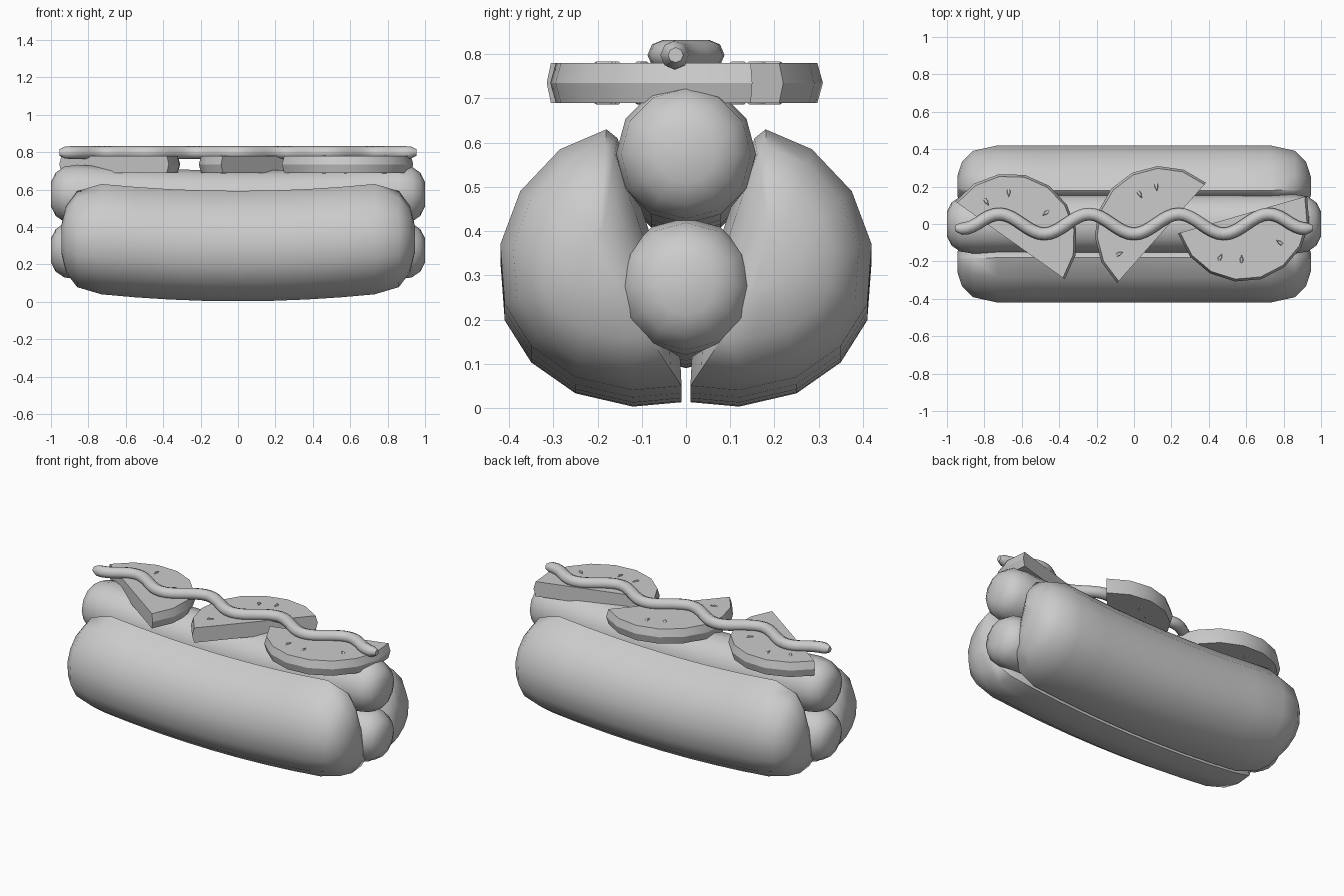
import bpy, bmesh
from math import sin, cos, pi, radians, atan2
from mathutils import Vector

cube = bpy.data.objects.get("Cube")
if cube:
    bpy.data.objects.remove(cube)

grey = bpy.data.materials.new("plain grey")
grey.use_nodes = True
GREY = (0.6, 0.6, 0.6, 1)
grey.diffuse_color = GREY
grey.node_tree.nodes["Principled BSDF"].inputs["Base Color"].default_value = GREY


def finish(name, bm, angle=40):
    bmesh.ops.recalc_face_normals(bm, faces=bm.faces)
    mesh = bpy.data.meshes.new(name)
    bm.to_mesh(mesh)
    bm.free()
    mesh.materials.append(grey)
    obj = bpy.data.objects.new(name, mesh)
    bpy.context.collection.objects.link(obj)
    bpy.ops.object.select_all(action="DESELECT")
    obj.select_set(True)
    bpy.context.view_layer.objects.active = obj
    bpy.ops.object.shade_smooth_by_angle(angle=radians(angle))
    return obj


def skin(bm, rings):
    """Bridge rings of points and close both ends."""
    rings = [[bm.verts.new(p) for p in ring] for ring in rings]
    n = len(rings[0])
    for a, b in zip(rings, rings[1:]):
        for i in range(n):
            j = (i + 1) % n
            bm.faces.new((a[i], a[j], b[j], b[i]))
    bm.faces.new(rings[0])
    bm.faces.new(rings[-1])


def loaf(name, section, pivot, ends, sag):
    """Sweep a y-z section along x, with rounded ends and a sagging middle."""
    body = ends[0][0]
    stations = [(-x, s) for x, s in reversed(ends)]
    stations += [(body * k / 4, 1) for k in range(-3, 4)] + list(ends)
    bm = bmesh.new()
    rings = []
    for x, s in stations:
        drop = sag * max(0, 1 - (x / body) ** 2)
        rings.append([(x, pivot[0] + (y - pivot[0]) * s,
                       pivot[1] + (z - pivot[1]) * s - drop) for y, z in section])
    skin(bm, rings)
    return finish(name, bm)


# Bun halves
BUN = [(.18, .63), (.285, .585), (.375, .49), (.42, .37), (.41, .235), (.35, .14),
       (.25, .07), (.12, .04), (.01, .05), (.015, .15), (.05, .3), (.1, .45), (.155, .61)]
BUN_ENDS = [(.73, 1), (.86, .87), (.92, .6), (.945, .25)]
for side, name in ((1, "back_bun"), (-1, "front_bun")):
    loaf(name, [(side * y, z) for y, z in BUN], (side * .2, .335), BUN_ENDS, .037)

# Sausages
SAUSAGE_ENDS = [(.86, 1), (.93, .93), (.975, .73), (1, .42)]
for name, z, r in (("upper_sausage", .575, .158), ("lower_sausage", .275, .155)):
    ring = [(r * sin(k * pi / 6), z + r * cos(k * pi / 6)) for k in range(12)]
    loaf(name, ring, (0, z), SAUSAGE_ENDS, .03)


# Half-round tomato slices, each given by the two ends of its straight cut
def slice_part(name, start, end):
    a, b = Vector(start), Vector(end)
    mid, along = (a + b) / 2, (b - a) / 2
    out = Vector((-along.y, along.x))
    rim = [mid + along * -cos(k * pi / 8) + out * sin(k * pi / 8) for k in range(9)]
    bm = bmesh.new()
    rings = []
    for z, s in ((.69, .965), (.735, 1), (.78, .965)):
        rings.append([(*(mid + (p - mid) * s), z) for p in rim])
    skin(bm, rings)
    finish(name, bm, 30)
    return mid


def seed(name, spot, centre):
    """Teardrop seed showing on both faces, its point towards the centre."""
    aim = (centre - Vector(spot)).normalized()
    side = Vector((-aim.y, aim.x))
    outline = [(.026, 0), (0, .01), (-.014, .008), (-.018, 0), (-.014, -.008), (0, -.01)]
    bm = bmesh.new()
    skin(bm, [[(*(Vector(spot) + aim * u * s + side * v * s), z) for u, v in outline]
              for z, s in ((.686, .7), (.69, 1), (.78, 1), (.784, .7))])
    finish(name, bm)


SLICES = {
    "right": ((-.955, .12), (-.37, -.295), [(-.79, .12), (-.67, .17), (-.47, .06)]),
    "middle": ((-.09, -.315), (.385, .22), [(.03, .16), (.12, .2), (-.08, -.16)]),
    "left": ((.925, .15), (.235, -.05), [(.46, -.18), (.575, -.19), (.78, -.1)]),
}
for key, (start, end, seeds) in SLICES.items():
    # The rim bulges to the left of the cut direction
    centre = slice_part(key + "_tomato_slice", start, end)
    for i, spot in enumerate(seeds):
        seed(f"{key}_tomato_seed_{i + 1}", spot, centre)

# Wavy sauce line
bm = bmesh.new()
rings = []
COUNT = 64
for k in range(COUNT + 1):
    x = -.955 + 1.91 * k / COUNT
    fade = 1 if abs(x) < .8 else 1 - (abs(x) - .8) * 3.6
    phase = 2 * pi * (x - .24) / .48
    y = .053 * cos(phase) * fade
    turn = atan2(-.053 * sin(phase) * 2 * pi / .48 * fade, 1)
    edge = .955 - abs(x)
    r = .034 * min(1, .5 + edge * 15)
    rings.append([(x - sin(turn) * r * cos(t), y + cos(turn) * r * cos(t), .798 + r * sin(t))
                  for t in (i * pi / 4 for i in range(8))])
skin(bm, rings)
finish("sauce_line", bm, 50)
